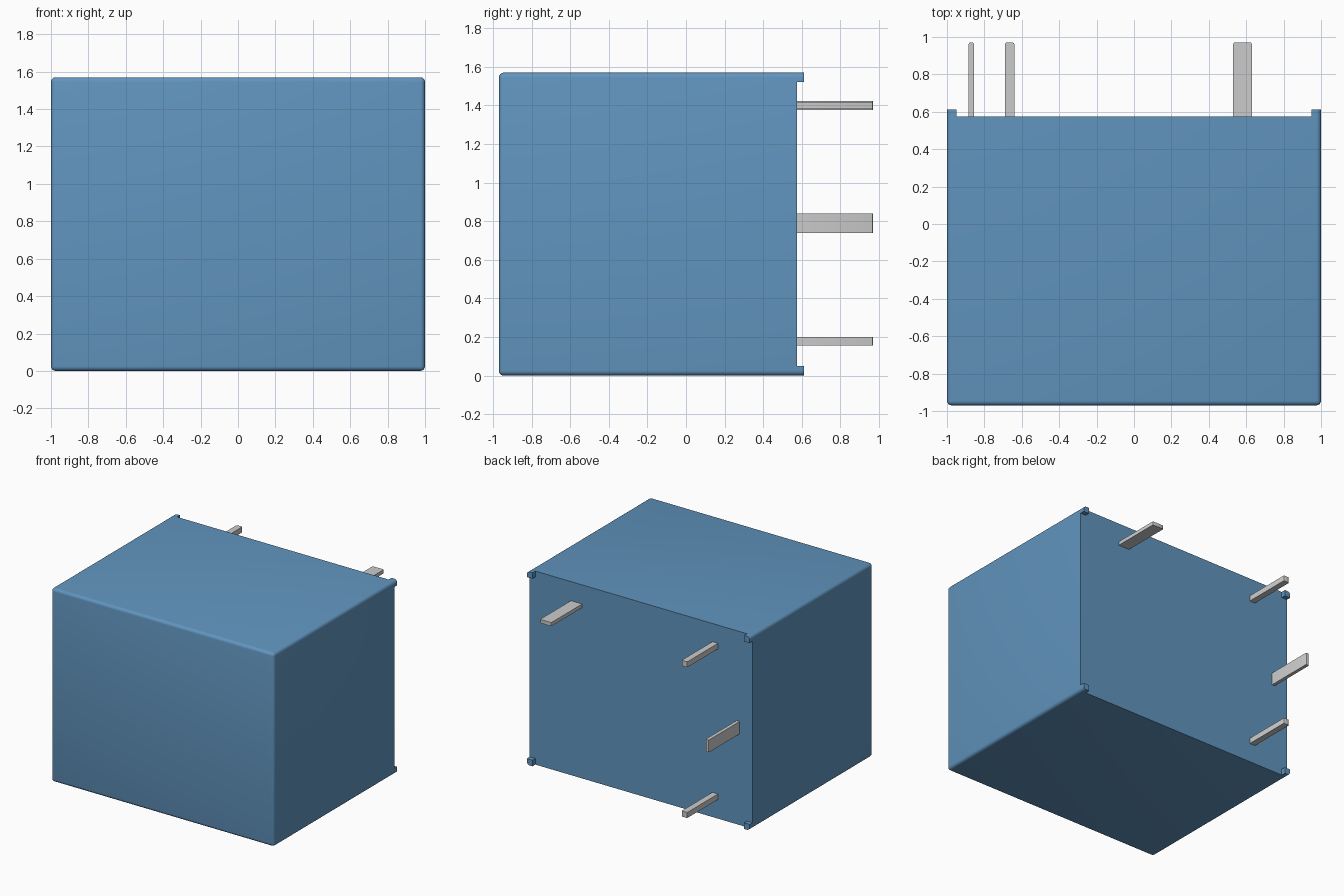
import bpy, bmesh
from mathutils import Vector

if "Cube" in bpy.data.objects:
    bpy.data.objects.remove(bpy.data.objects["Cube"])

blue = bpy.data.materials.new("blue_plastic")
blue.diffuse_color = (0.12, 0.30, 0.52, 1)
blue.use_nodes = True
blue.node_tree.nodes["Principled BSDF"].inputs["Base Color"].default_value = blue.diffuse_color

BACK = 0.575    # rear plane of the case
R = 0.025       # edge rounding


def box(name, lo, hi, radius=0, pick=None, segments=4, mat=None):
    """Box between two corners; rounds the edges chosen by pick(midpoint, direction)."""
    lo, hi = Vector(lo), Vector(hi)
    bm = bmesh.new()
    bmesh.ops.create_cube(bm, size=1)
    for v in bm.verts:
        v.co = Vector(((lo[i] + hi[i]) / 2 + v.co[i] * (hi[i] - lo[i])) for i in range(3))
    if pick:
        edges = [e for e in bm.edges
                 if pick((e.verts[0].co + e.verts[1].co) / 2,
                         (e.verts[1].co - e.verts[0].co).normalized())]
        bmesh.ops.bevel(bm, geom=edges, offset=radius, segments=segments,
                        profile=0.5, affect='EDGES')
    bmesh.ops.recalc_face_normals(bm, faces=bm.faces)
    me = bpy.data.meshes.new(name)
    bm.to_mesh(me)
    bm.free()
    ob = bpy.data.objects.new(name, me)
    bpy.context.collection.objects.link(ob)
    if mat:
        me.materials.append(mat)
    bpy.ops.object.select_all(action='DESELECT')
    ob.select_set(True)
    bpy.context.view_layer.objects.active = ob
    bpy.ops.object.shade_smooth_by_angle(angle=0.6)
    return ob


# Case: every edge rounded except the rear rim
box("case", (-1, -0.97, 0), (1, BACK, 1.57), R,
    lambda m, d: m.y < BACK - 0.01, mat=blue)

# Standoff feet on the rear corners, outer edge following the case rounding
for sx, side in ((-1, "left"), (1, "right")):
    for top, level in ((0, "lower"), (1, "upper")):
        x0, x1 = sorted((sx, sx * 0.95))
        z0, z1 = (1.522, 1.57) if top else (0, 0.05)
        zo = z1 if top else z0
        box(f"foot_{level}_{side}", (x0, BACK, z0), (x1, 0.612, z1), R,
            lambda m, d: abs(d.y) > 0.9 and abs(m.x - sx) < 0.01 and abs(m.z - zo) < 0.01,
            mat=blue)

# Terminal pins: name, centre x, centre z, width, height
pins = [("contact_pin", 0.58, 1.40, 0.10, 0.03),
        ("coil_pin_upper", -0.665, 1.40, 0.05, 0.045),
        ("coil_pin_lower", -0.665, 0.178, 0.05, 0.045),
        ("common_pin", -0.87, 0.79, 0.028, 0.10)]
for name, x, z, w, h in pins:
    box(name, (x - w / 2, BACK - 0.005, z - h / 2), (x + w / 2, 0.97, z + h / 2), 0.008,
        lambda m, d: abs(d.z) > 0.9 and m.y > 0.9, segments=2)
